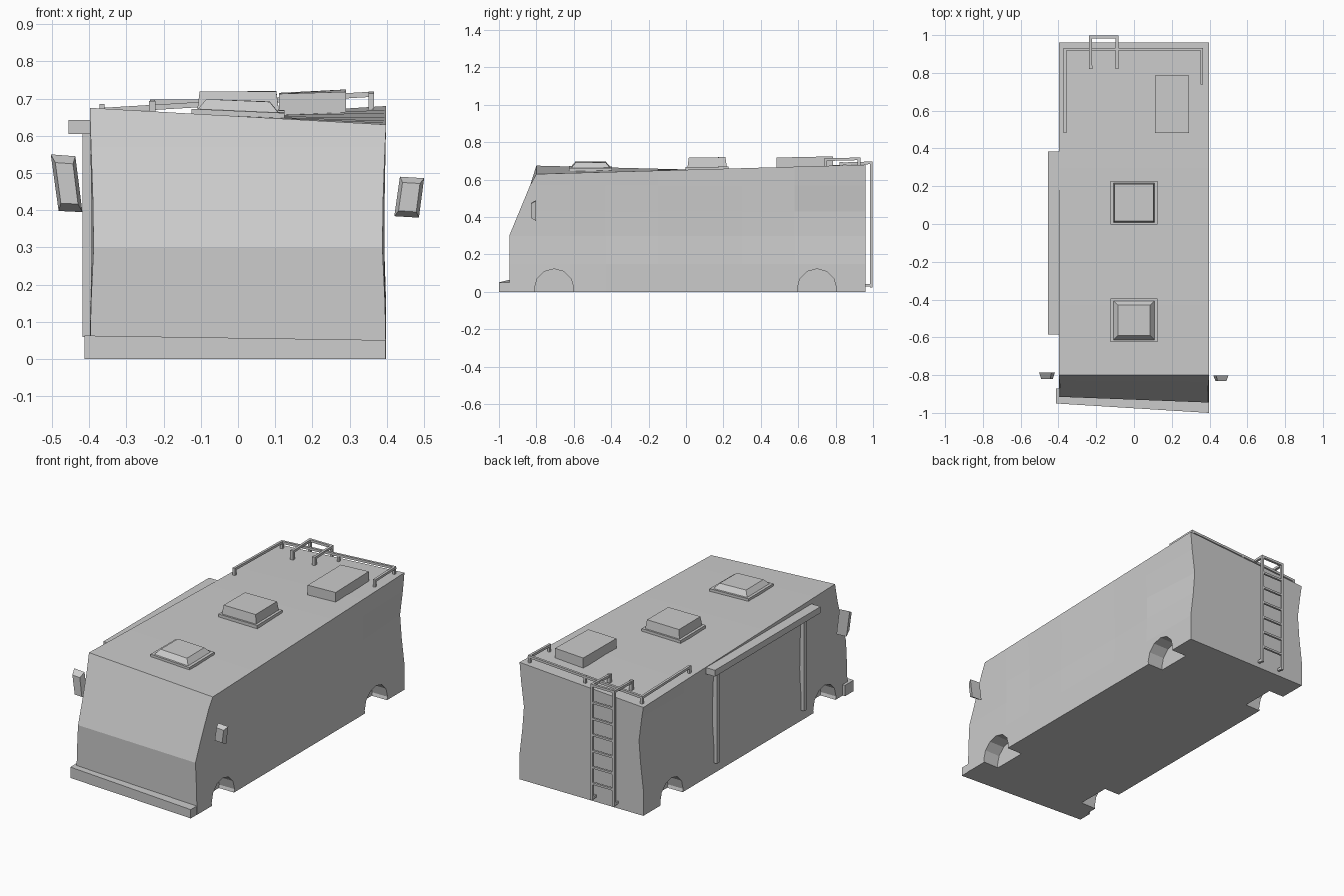
import bpy
import bmesh
from math import pi
from mathutils import Vector

default_cube = bpy.data.objects.get("Cube")
if default_cube:
    bpy.data.objects.remove(default_cube, do_unlink=True)

BACK = 0.96
ROOF_FRONT = -0.8


def lerp(a, b, t):
    return a + (b - a) * t


def roof_height(x, y):
    """Gently twisted roof, bilinear between its four corners."""
    across = (x + 0.4) / 0.8
    along = (y - ROOF_FRONT) / (BACK - ROOF_FRONT)
    return lerp(lerp(0.675, 0.63, across), lerp(0.63, 0.68, across), along)


def finish(name, bm):
    bmesh.ops.recalc_face_normals(bm, faces=bm.faces)
    mesh = bpy.data.meshes.new(name)
    bm.to_mesh(mesh)
    bm.free()
    obj = bpy.data.objects.new(name, mesh)
    bpy.context.collection.objects.link(obj)
    return obj


def loft(name, rings):
    """Join rings of equal length and cap both ends."""
    bm = bmesh.new()
    rows = [[bm.verts.new(p) for p in ring] for ring in rings]
    count = len(rows[0])
    for low, high in zip(rows, rows[1:]):
        for i in range(count):
            j = (i + 1) % count
            bm.faces.new((low[i], low[j], high[j], high[i]))
    bm.faces.new(rows[0])
    bm.faces.new(rows[-1])
    return finish(name, bm)


def box(name, x0, x1, y0, y1, z0, z1):
    corners = [(x0, y0), (x1, y0), (x1, y1), (x0, y1)]
    return loft(name, [[(x, y, z) for x, y in corners] for z in (z0, z1)])


def roof_block(name, cx, cy, bottom, top, low, high):
    """Block that follows the roof; bottom and top are half sizes."""
    rings = []
    for (hx, hy), lift in ((bottom, low), (top, high)):
        ring = []
        for sx, sy in ((-1, -1), (1, -1), (1, 1), (-1, 1)):
            x, y = cx + sx * hx, cy + sy * hy
            ring.append((x, y, roof_height(x, y) + lift))
        rings.append(ring)
    return loft(name, rings)


def bar(name, start, end, width=0.014):
    """Square bar between two points."""
    start, end = Vector(start), Vector(end)
    axis = end - start
    bm = bmesh.new()
    bmesh.ops.create_cube(bm, size=1)
    bmesh.ops.scale(bm, vec=(width, width, axis.length + width), verts=bm.verts)
    obj = finish(name, bm)
    obj.location = (start + end) / 2
    obj.rotation_euler = axis.to_track_quat("Z", "Y").to_euler()
    return obj


# Body shell: rows go up, columns go along each side
def side_column(level, side):
    height, front_pinch, mid_pinch, rear_pinch, slope = level
    front_base = -0.945 if side > 0 else -0.915
    front = lerp(front_base, ROOF_FRONT, slope)
    stations = [(front, front_pinch), (-0.62, front_pinch / 2), (-0.43, mid_pinch),
                (-0.15, mid_pinch / 2), (0.3, mid_pinch), (0.58, mid_pinch / 2),
                (BACK, rear_pinch)]
    points = []
    for y, pinch in stations:
        z = roof_height(side * 0.4, y) if slope == 1 else height
        points.append((side * (0.398 - pinch), y, z))
    return points


levels = [(0, 0, 0, 0, 0), (0.15, 0.003, 0, 0, 0), (0.3, 0.01, 0.01, 0.018, 0),
          (0.43, 0.008, 0.008, 0.028, 0.37), (0.57, 0.003, 0.003, 0.01, 0.77),
          (0.65, 0, 0, 0, 1)]

bm = bmesh.new()
grid = {side: [[bm.verts.new(p) for p in side_column(lv, side)] for lv in levels]
        for side in (-1, 1)}
left, right = grid[1], grid[-1]
columns = len(left[0])
for r in range(len(levels) - 1):
    for wall in (left, right):
        for c in range(columns - 1):
            bm.faces.new((wall[r][c], wall[r][c + 1], wall[r + 1][c + 1], wall[r + 1][c]))
    for c in (0, -1):
        bm.faces.new((left[r][c], right[r][c], right[r + 1][c], left[r + 1][c]))
for r in (0, -1):
    for c in range(columns - 1):
        bm.faces.new((left[r][c], left[r][c + 1], right[r][c + 1], right[r][c]))
body = finish("body", bm)

# Wheel arches cut into the lower sides
for y in (-0.705, 0.7):
    for side in (-1, 1):
        bpy.ops.mesh.primitive_cylinder_add(vertices=12, radius=0.105, depth=0.2,
                                            location=(side * 0.4, y, 0.018),
                                            rotation=(0, pi / 2, 0))
        cutter = bpy.context.object
        cutter.name = "arch_cutter"
        cutter.hide_render = True
        cut = body.modifiers.new("arch", "BOOLEAN")
        cut.operation = "DIFFERENCE"
        cut.solver = "EXACT"
        cut.object = cutter
        bpy.context.view_layer.objects.active = body
        bpy.ops.object.modifier_apply(modifier=cut.name)
        bpy.data.objects.remove(cutter, do_unlink=True)

# Front bumper, slightly skewed
bumper_plan = [(-0.413, -0.95), (0.396, -1.0), (0.396, -0.9), (-0.413, -0.87)]
loft("front_bumper", [[(x, y, 0) for x, y in bumper_plan],
                      [(x, y, 0.057 - 0.015 * x) for x, y in bumper_plan]])

# Roof hatches and the air conditioner
for name, y, top, rise in (("front_hatch", -0.51, 0.08, 0.042),
                           ("middle_hatch", 0.113, 0.098, 0.065)):
    roof_block(name + "_frame", 0, y, (0.125, 0.115), (0.125, 0.115), -0.01, 0.014)
    roof_block(name + "_lid", 0, y, (0.11, 0.105), (top + 0.005, top), 0.012, rise)
roof_block("air_conditioner", 0.2, 0.635, (0.09, 0.152), (0.09, 0.152), -0.01, 0.055)

# Side awning with folded arms
box("awning_case", -0.456, -0.385, -0.585, 0.385, 0.605, 0.642)
for y in (-0.5, 0.3):
    box("awning_arm", -0.418, -0.375, y - 0.012, y + 0.012, 0.06, 0.61)


# Mirrors: skewed housings tapering towards the front
def mirror(name, corners, y_back, y_front):
    centre = sum((Vector(c) for c in corners), Vector((0, 0))) / len(corners)
    rings = []
    for y, size in ((y_back, 1), (y_front, 0.72)):
        shape = [centre + (Vector(c) - centre) * size for c in corners]
        rings.append([(p.x, y, p.y) for p in shape])
    loft(name, rings)


mirror("right_mirror", [(-0.503, 0.55), (-0.437, 0.545), (-0.418, 0.395), (-0.482, 0.398)],
       -0.785, -0.82)
mirror("left_mirror", [(0.435, 0.49), (0.5, 0.486), (0.486, 0.38), (0.42, 0.384)],
       -0.803, -0.83)


# Roof rail around the rear
def above_roof(x, y, lift=0.035):
    return (x, y, roof_height(x, y) + lift)


rail = [(-0.365, 0.49), (-0.365, 0.925), (0, 0.925), (0.358, 0.925), (0.358, 0.745)]
for a, b in zip(rail, rail[1:]):
    bar("roof_rail", above_roof(*a), above_roof(*b))
for x, y in rail:
    bar("rail_post", above_roof(x, y, 0), above_roof(x, y))

# Rear ladder hooked over the roof edge
ladder_x = (-0.23, -0.09)
ladder_y = 0.99
ladder_top = 0.69
for x in ladder_x:
    bar("ladder_upright", (x, ladder_y, 0.03), (x, ladder_y, ladder_top))
    bar("ladder_foot", (x, BACK - 0.02, 0.035), (x, ladder_y, 0.035))
    bar("ladder_hook", (x, ladder_y, ladder_top), (x, 0.83, ladder_top - 0.005))
    bar("ladder_hook_post", (x, 0.83, ladder_top - 0.005), above_roof(x, 0.83, -0.005), 0.018)
for i in range(6):
    z = lerp(0.12, 0.59, i / 5)
    bar("ladder_rung", (ladder_x[0], ladder_y, z), (ladder_x[1], ladder_y, z), 0.012)
bar("ladder_top_bar", (ladder_x[0], ladder_y, ladder_top), (ladder_x[1], ladder_y, ladder_top))
